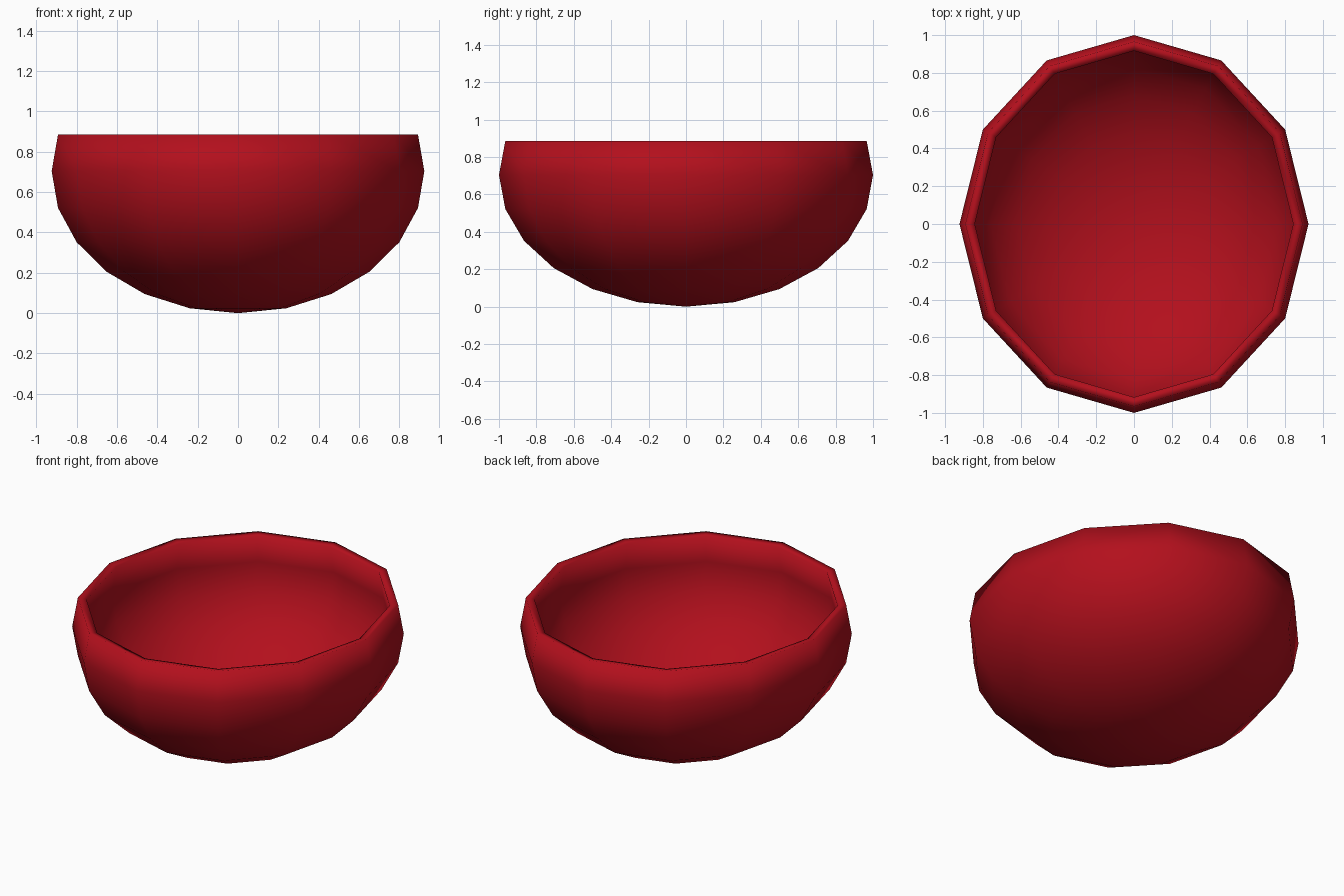
import bpy, bmesh
from mathutils import Matrix

if "Cube" in bpy.data.objects:
    bpy.data.objects.remove(bpy.data.objects["Cube"])

# Bowl: twelve-sided ellipsoid, cut just above its widest ring
RX, RY, RZ = 0.924, 1.0, 0.704
bm = bmesh.new()
bmesh.ops.create_uvsphere(bm, u_segments=12, v_segments=12, radius=1.0)
upper = [v for v in bm.verts if v.co.z > 0.3]
bmesh.ops.delete(bm, geom=upper, context='VERTS')
bmesh.ops.transform(bm, matrix=Matrix.Translation((0, 0, RZ)) @ Matrix.Diagonal((RX, RY, RZ, 1)),
                    verts=bm.verts)
bmesh.ops.recalc_face_normals(bm, faces=bm.faces)
# open shell: make sure the normals point outwards
if min(bm.faces, key=lambda f: f.calc_center_median().z).normal.z > 0:
    bmesh.ops.reverse_faces(bm, faces=bm.faces)
for f in bm.faces:
    f.smooth = True

mesh = bpy.data.meshes.new("bowl")
bm.to_mesh(mesh)
bm.free()
bowl = bpy.data.objects.new("bowl", mesh)
bpy.context.collection.objects.link(bowl)

# Wall thickness, grown inwards
wall = bowl.modifiers.new("wall", 'SOLIDIFY')
wall.thickness = 0.05
wall.offset = -1

# Red glaze
glaze = bpy.data.materials.new("red_glaze")
glaze.diffuse_color = (0.45, 0.005, 0.012, 1)
glaze.use_nodes = True
glaze.node_tree.nodes["Principled BSDF"].inputs["Base Color"].default_value = glaze.diffuse_color
mesh.materials.append(glaze)
